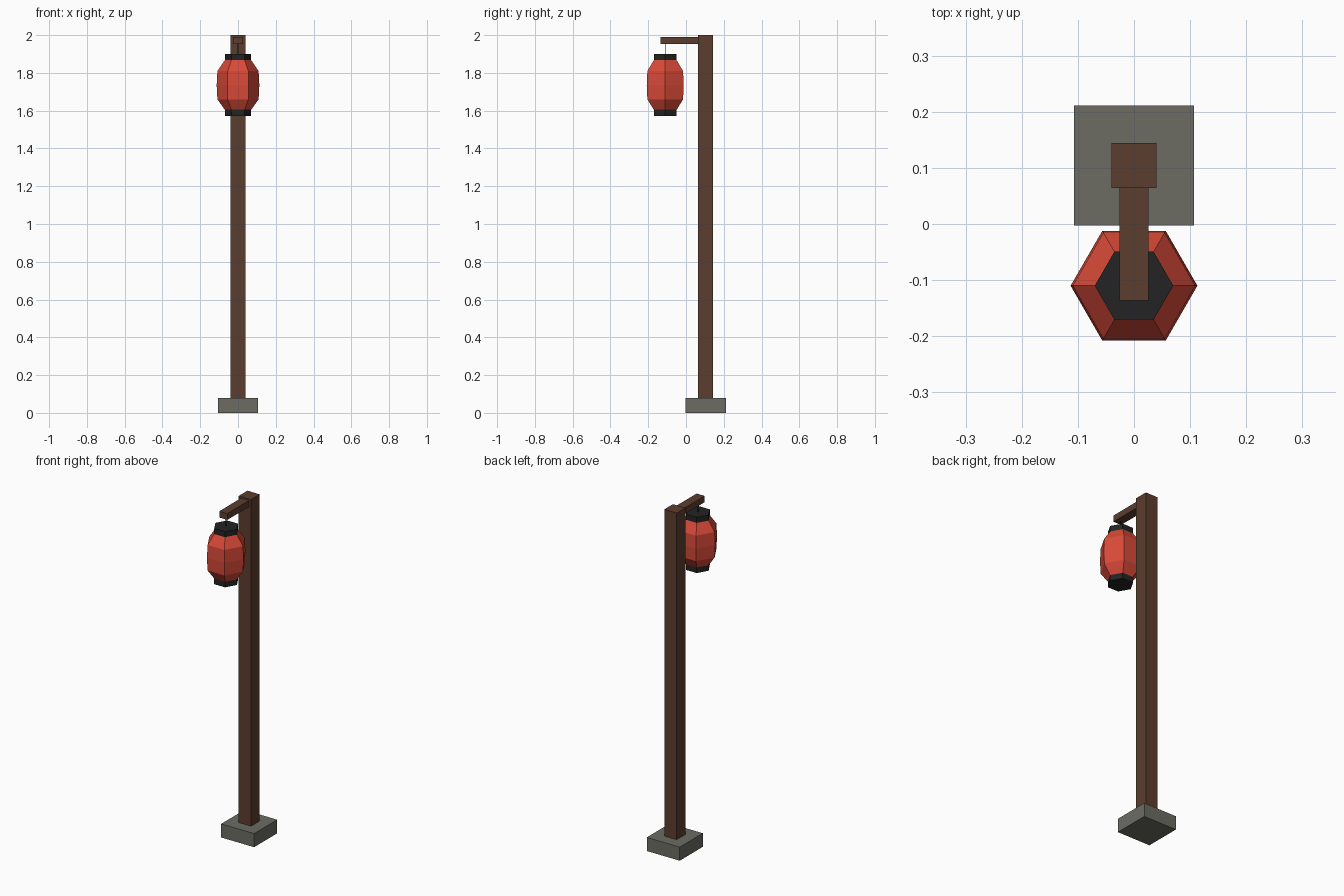
import bpy, bmesh, math

if "Cube" in bpy.data.objects:
    bpy.data.objects.remove(bpy.data.objects["Cube"])


def material(name, rgb):
    m = bpy.data.materials.new(name)
    m.diffuse_color = (*rgb, 1.0)
    m.use_nodes = True
    m.node_tree.nodes["Principled BSDF"].inputs["Base Color"].default_value = m.diffuse_color
    return m


WOOD = material("brown wood", (0.107, 0.047, 0.028))
STONE = material("grey stone", (0.15, 0.15, 0.127))
PAPER = material("red paper", (0.69, 0.068, 0.04))
BLACK = material("black trim", (0.017, 0.017, 0.017))


def finish(name, bm, mat):
    bmesh.ops.recalc_face_normals(bm, faces=bm.faces)
    me = bpy.data.meshes.new(name)
    bm.to_mesh(me)
    bm.free()
    me.materials.append(mat)
    ob = bpy.data.objects.new(name, me)
    bpy.context.collection.objects.link(ob)
    return ob


def box(name, lo, hi, mat):
    bm = bmesh.new()
    bmesh.ops.create_cube(bm, size=1)
    for v in bm.verts:
        v.co = [lo[i] + (v.co[i] + 0.5) * (hi[i] - lo[i]) for i in range(3)]
    return finish(name, bm, mat)


def hex_lathe(name, profile, y, mat, sides=6):
    """Closed solid from a (radius, z) profile, with corners on the x axis."""
    bm = bmesh.new()
    rings = []
    for r, z in profile:
        rings.append([bm.verts.new((r * math.cos(math.tau * i / sides),
                                    y + r * math.sin(math.tau * i / sides), z))
                      for i in range(sides)])
    for a, b in zip(rings, rings[1:]):
        for i in range(sides):
            j = (i + 1) % sides
            bm.faces.new((a[i], a[j], b[j], b[i]))
    bm.faces.new(rings[0])
    bm.faces.new(rings[-1])
    return finish(name, bm, mat)


# Stone footing, post and arm
box("stone_base", (-0.107, -0.003, 0), (0.107, 0.211, 0.08), STONE)
box("post", (-0.04, 0.064, 0.08), (0.04, 0.144, 2.0), WOOD)
box("arm", (-0.026, -0.136, 1.953), (0.026, 0.066, 1.99), WOOD)

# Hanging lantern
LY = -0.11
hex_lathe("lantern_body", [(0.07, 1.605), (0.109, 1.66), (0.113, 1.735),
                           (0.109, 1.81), (0.07, 1.867)], LY, PAPER)
hex_lathe("top_cap", [(0.07, 1.867), (0.07, 1.90)], LY, BLACK)
hex_lathe("bottom_cap", [(0.07, 1.572), (0.07, 1.605)], LY, BLACK)

# Thin hanging cord
box("cord", (-0.003, LY - 0.001, 1.90), (0.003, LY + 0.001, 1.955), BLACK)
